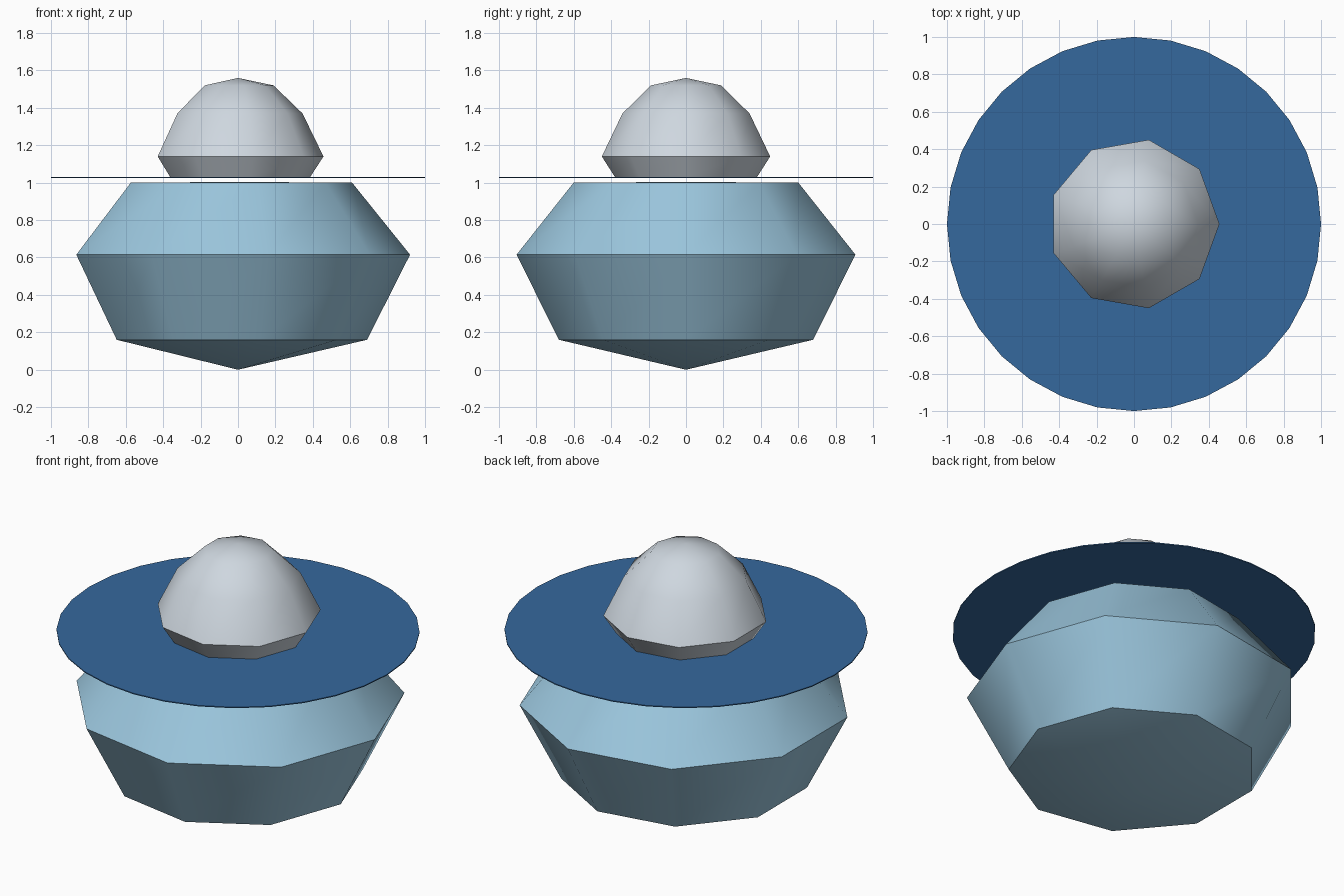
import bpy
import bmesh
from math import cos, sin, tau, radians

if "Cube" in bpy.data.objects:
    bpy.data.objects.remove(bpy.data.objects["Cube"])


def material(name, rgb):
    mat = bpy.data.materials.new(name)
    mat.use_nodes = True
    mat.diffuse_color = (*rgb, 1)
    mat.node_tree.nodes["Principled BSDF"].inputs["Base Color"].default_value = (*rgb, 1)
    return mat


def lathe(name, profile, sides, mat):
    """Spin (radius, height) points around z; zero radius makes a pole."""
    bm = bmesh.new()
    rings = []
    for r, z in profile:
        count = sides if r else 1
        rings.append([bm.verts.new((r * cos(tau * i / sides), r * sin(tau * i / sides), z))
                      for i in range(count)])
    for low, high in zip(rings, rings[1:]):
        for i in range(sides):
            j = i + 1
            corners = [low[i % len(low)], low[j % len(low)],
                       high[j % len(high)], high[i % len(high)]]
            bm.faces.new(list(dict.fromkeys(corners)))
    bmesh.ops.recalc_face_normals(bm, faces=bm.faces)
    mesh = bpy.data.meshes.new(name)
    bm.to_mesh(mesh)
    bm.free()
    mesh.materials.append(mat)
    obj = bpy.data.objects.new(name, mesh)
    bpy.context.collection.objects.link(obj)
    bpy.ops.object.select_all(action="DESELECT")
    obj.select_set(True)
    bpy.context.view_layer.objects.active = obj
    bpy.ops.object.shade_smooth_by_angle(angle=radians(42))
    return obj


light_blue = material("light blue", (0.33, 0.57, 0.73))
deep_blue = material("deep blue", (0.036, 0.14, 0.34))
pale_grey = material("pale grey", (0.62, 0.68, 0.74))

# Faceted lower body, closed with a pointed base and a nearly flat top
lathe("body", [(0, 0), (0.69, 0.16), (0.92, 0.615), (0.61, 1.0), (0, 1.004)], 9, light_blue)

# Thin wide disc floating just above the body
lathe("disc", [(0, 1.025), (1, 1.025), (1, 1.031), (0, 1.031)], 32, deep_blue)

# Faceted dome on the disc
lathe("dome", [(0, 1.029), (0.385, 1.029), (0.457, 1.14), (0.345, 1.37),
               (0.19, 1.52), (0, 1.56)], 9, pale_grey)
